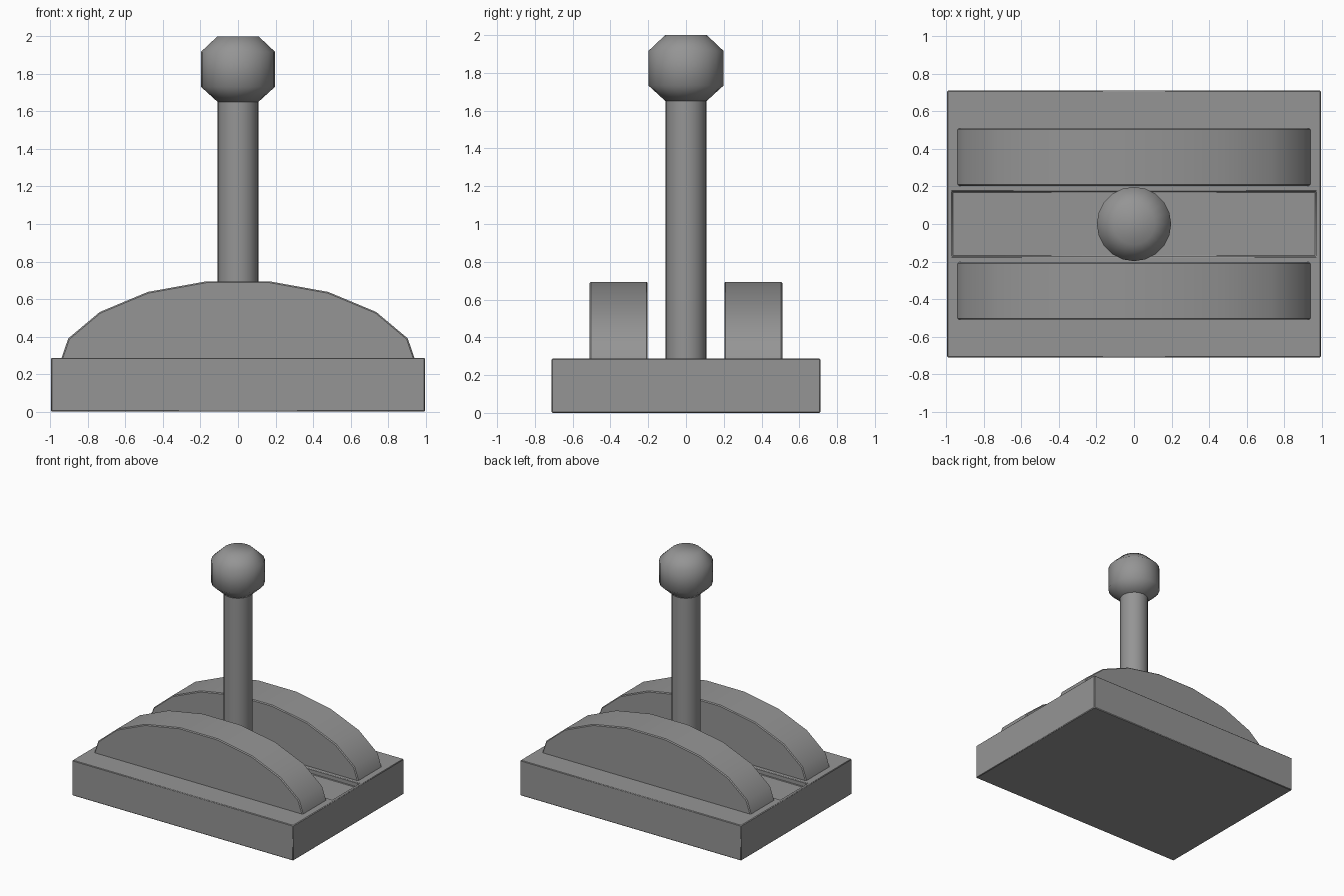
import bpy, bmesh, math

if "Cube" in bpy.data.objects:
    bpy.data.objects.remove(bpy.data.objects["Cube"])

grey = bpy.data.materials.new("dark_grey")
grey.diffuse_color = (0.3, 0.3, 0.3, 1)
grey.use_nodes = True
grey.node_tree.nodes["Principled BSDF"].inputs["Base Color"].default_value = grey.diffuse_color


def make(name, bm, bevel=0.0, smooth=35):
    bmesh.ops.recalc_face_normals(bm, faces=bm.faces)
    me = bpy.data.meshes.new(name)
    bm.to_mesh(me)
    bm.free()
    me.materials.append(grey)
    ob = bpy.data.objects.new(name, me)
    bpy.context.collection.objects.link(ob)
    if bevel:
        m = ob.modifiers.new("Bevel", 'BEVEL')
        m.width = bevel
        m.segments = 1
        m.limit_method = 'ANGLE'
        m.angle_limit = math.radians(40)
    bpy.ops.object.select_all(action='DESELECT')
    bpy.context.view_layer.objects.active = ob
    ob.select_set(True)
    bpy.ops.object.shade_smooth_by_angle(angle=math.radians(smooth))
    return ob


def loft(rings):
    """Join closed rings of points into a capped skin."""
    bm = bmesh.new()
    vs = [[bm.verts.new(p) for p in r] for r in rings]
    n = len(vs[0])
    for a, b in zip(vs, vs[1:]):
        for i in range(n):
            j = (i + 1) % n
            bm.faces.new((a[i], a[j], b[j], b[i]))
    bm.faces.new(vs[0][::-1])
    bm.faces.new(vs[-1])
    return bm


def rect(x, y, z):
    return [(-x, -y, z), (x, -y, z), (x, y, z), (-x, y, z)]


def circle(r, z, n=20):
    return [(r * math.cos(2 * math.pi * i / n), r * math.sin(2 * math.pi * i / n), z)
            for i in range(n)]


TOP = 0.287
SLOT = 0.04

# Base block with a shallow recessed slot along the middle
make("base", loft([rect(0.996, 0.712, 0), rect(0.996, 0.712, TOP),
                   rect(0.97, 0.174, TOP), rect(0.97, 0.174, TOP - SLOT)]), bevel=0.005)

# Two arched guides, one on each side of the lever
half = [(0.943, TOP - 0.01), (0.94, TOP), (0.905, 0.39), (0.737, 0.531), (0.481, 0.638), (0.17, 0.694)]
profile = half + [(-x, z) for x, z in reversed(half)]
for name, side in (("front_guide", -1), ("back_guide", 1)):
    rings = [[(x, side * y, z) for x, z in profile] for y in (0.203, 0.51)]
    make(name, loft(rings), bevel=0.007)

# Lever shaft standing in the slot
make("lever_shaft", loft([circle(0.108, TOP - SLOT - 0.01), circle(0.108, 1.66)]))

# Chamfered knob, shaded softly over its chamfers
make("lever_knob", loft([circle(0.108, 1.65), circle(0.198, 1.732),
                         circle(0.198, 1.917), circle(0.11, 2.0)]), smooth=60)
